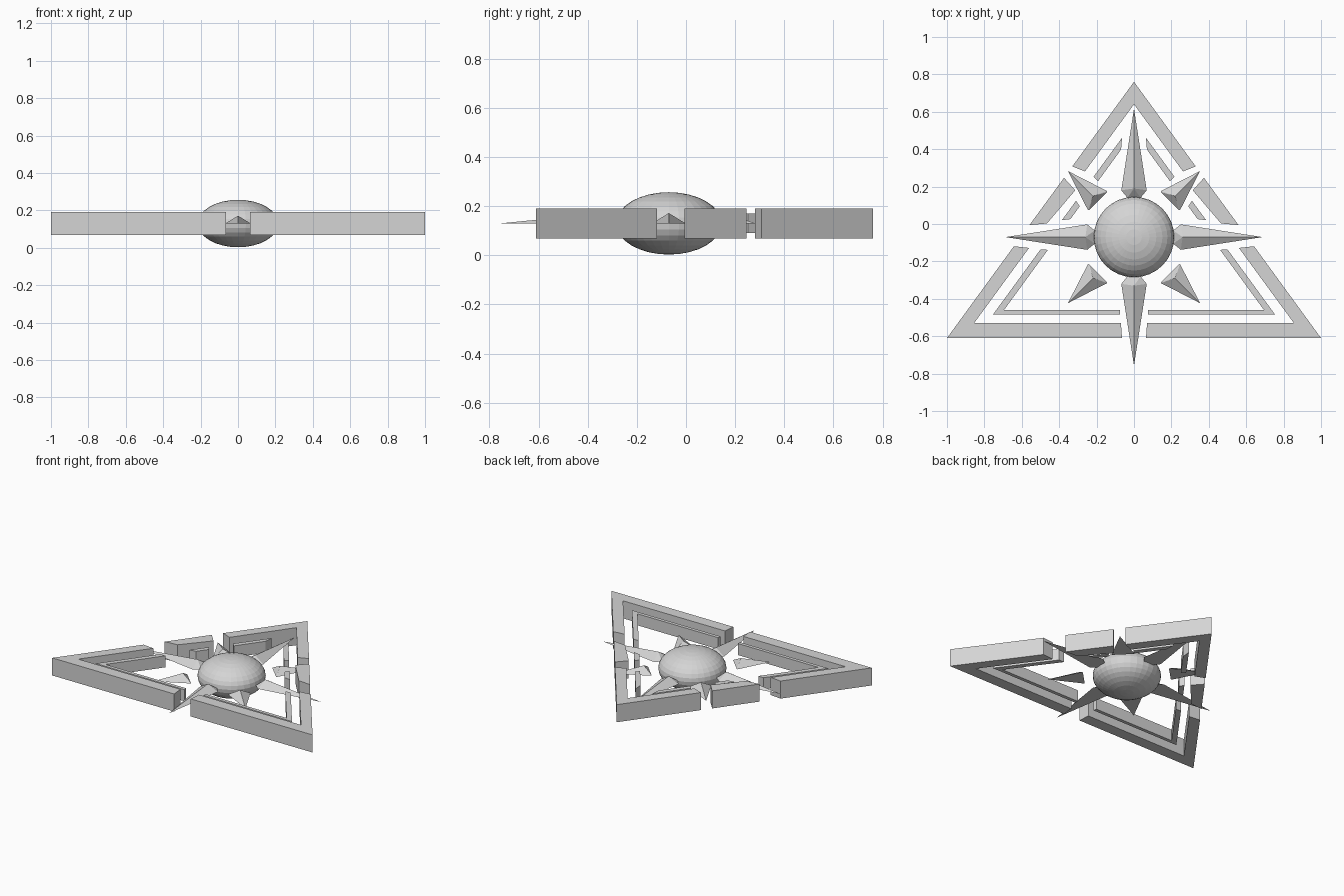
import bpy, bmesh, math
from mathutils import Matrix, Vector

cube = bpy.data.objects.get("Cube")
if cube:
    bpy.data.objects.remove(cube)

grey = bpy.data.materials.new("light grey")
grey.use_nodes = True
grey.diffuse_color = (0.66, 0.66, 0.66, 1)
grey.node_tree.nodes["Principled BSDF"].inputs["Base Color"].default_value = grey.diffuse_color

MID_Z = 0.13
CENTRE = Vector((0, -0.07, MID_Z))


def finish(name, bm):
    bmesh.ops.recalc_face_normals(bm, faces=bm.faces)
    mesh = bpy.data.meshes.new(name)
    bm.to_mesh(mesh)
    bm.free()
    mesh.materials.append(grey)
    obj = bpy.data.objects.new(name, mesh)
    bpy.context.collection.objects.link(obj)
    return obj


def plate(name, outline, half_height):
    """Extrude a flat outline evenly about the middle height."""
    bm = bmesh.new()
    verts = [bm.verts.new((x, y, MID_Z - half_height)) for x, y in outline]
    face = bm.faces.new(verts)
    top = bmesh.ops.extrude_face_region(bm, geom=[face])["geom"]
    bmesh.ops.translate(bm, vec=(0, 0, 2 * half_height),
                        verts=[v for v in top if isinstance(v, bmesh.types.BMVert)])
    finish(name, bm)


def mirrored(name, outline, half_height):
    plate("left_" + name, outline, half_height)
    plate("right_" + name, [(-x, y) for x, y in outline], half_height)


def spike(name, angle, base, wide, peak, tip, base_half, half, height):
    """Flat-bottomed ridged spike pointing outwards along +x, then turned."""
    bm = bmesh.new()
    left = [bm.verts.new(p) for p in ((base, base_half, 0), (wide, half, 0))]
    right = [bm.verts.new(p) for p in ((base, -base_half, 0), (wide, -half, 0))]
    ridge = bm.verts.new((peak, 0, height))
    end = bm.verts.new((tip, 0, 0))
    bm.faces.new((left[0], right[0], right[1], end, left[1]))
    bm.faces.new((left[0], right[0], ridge))
    for side in (left, right):
        bm.faces.new((side[0], side[1], ridge))
        bm.faces.new((side[1], end, ridge))
    bm.transform(Matrix.Translation(CENTRE) @ Matrix.Rotation(angle, 4, 'Z'))
    finish(name, bm)


# Flattened central ball
bm = bmesh.new()
bmesh.ops.create_uvsphere(bm, u_segments=32, v_segments=16, radius=0.215)
bm.transform(Matrix.Translation(CENTRE) @ Matrix.Diagonal((1, 1, 0.59, 1)))
finish("central_ball", bm)

# Eight rays: four long, four short between them
for i in range(4):
    turn = i * math.pi / 2
    spike(f"long_ray_{i + 1}", turn, 0.21, 0.25, 0.26, 0.687, 0.035, 0.068, 0.042)
    spike(f"short_ray_{i + 1}", turn + math.pi / 4, 0.272, 0.276, 0.31, 0.5, 0.068, 0.072, 0.042)

# Thick outer triangle, broken where the rays pass
OUTER = 0.061
plate("outer_apex", [(0, 0.76), (0.33, 0.308), (0.262, 0.281), (0, 0.64),
                     (-0.262, 0.281), (-0.33, 0.308)], OUTER)
mirrored("outer_side", [(0.374, 0.247), (0.559, -0.006), (0.465, 0.003), (0.314, 0.21 - 0.03)], OUTER)
mirrored("outer_corner", [(0.064, -0.61), (1, -0.61), (0.642, -0.119), (0.561, -0.128),
                          (0.855, -0.53), (0.07, -0.53)], OUTER)

# Thin inner triangle
INNER = 0.04
mirrored("inner_apex", [(0.064, 0.461), (0.216, 0.253), (0.192, 0.229), (0.069, 0.398)], INNER)
mirrored("inner_side", [(0.31, 0.124), (0.386, 0.02), (0.34, 0.026), (0.29, 0.095)], INNER)
mirrored("inner_corner", [(0.074, -0.484), (0.754, -0.484), (0.5, -0.136), (0.46, -0.138),
                          (0.695, -0.46), (0.076, -0.46)], INNER)
